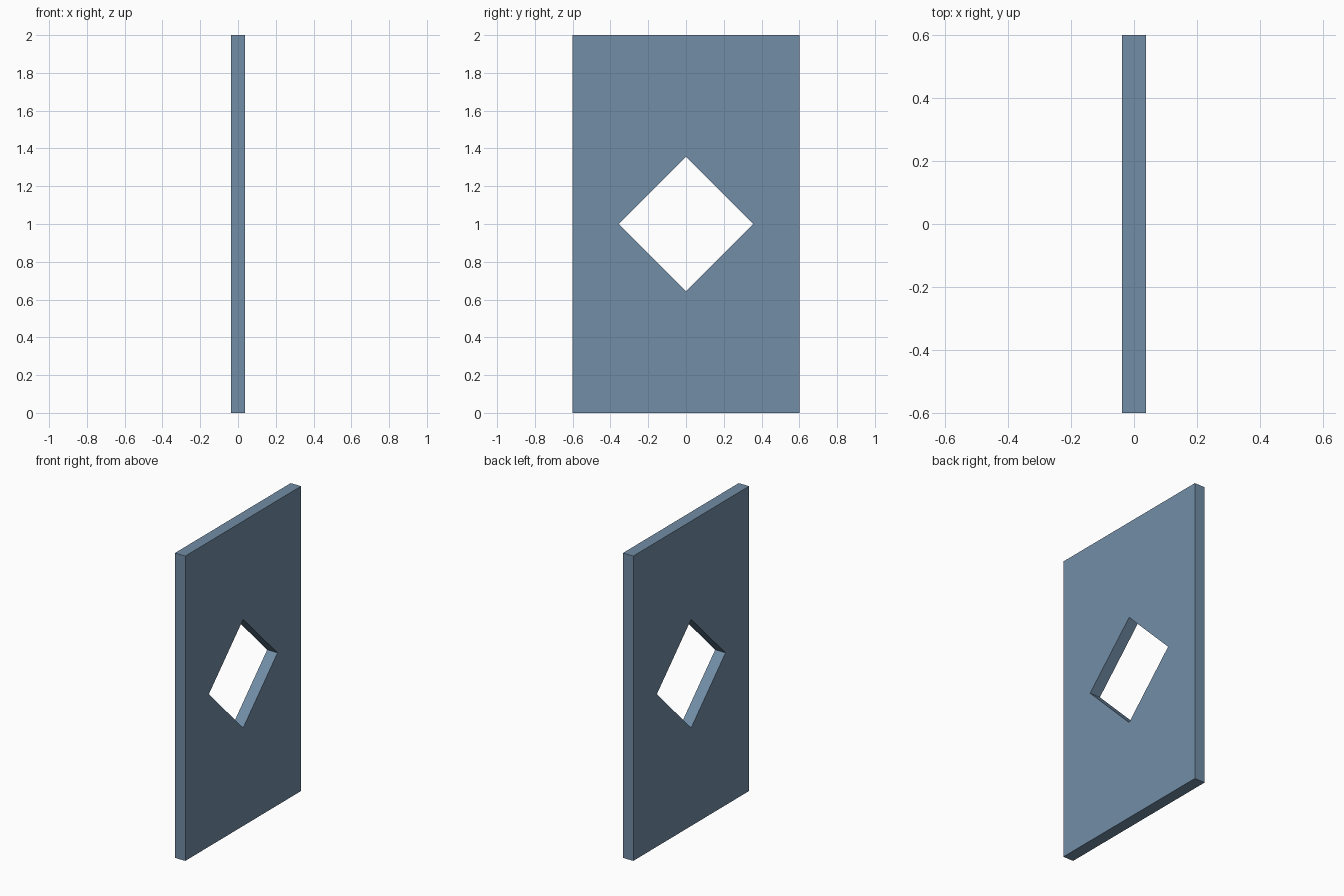
import bpy, bmesh
from mathutils import Vector

if "Cube" in bpy.data.objects:
    bpy.data.objects.remove(bpy.data.objects["Cube"])

HALF_T, HALF_W, HEIGHT, HOLE = 0.0375, 0.6, 2.0, 0.356

bm = bmesh.new()


def ring(points):
    return [bm.verts.new((-HALF_T, y, z)) for y, z in points]


# outer rectangle and the diamond opening in the middle of it
mid = HEIGHT / 2
outer = ring([(-HALF_W, 0), (HALF_W, 0), (HALF_W, HEIGHT), (-HALF_W, HEIGHT)])
inner = ring([(0, mid - HOLE), (HOLE, mid), (0, mid + HOLE), (-HOLE, mid)])

# fill between rectangle and diamond
for i in range(4):
    j = (i + 1) % 4
    bm.faces.new((outer[i], outer[j], inner[i]))
    bm.faces.new((outer[j], inner[j], inner[i]))

# thickness, keeping the back face
geom = bmesh.ops.extrude_face_region(bm, geom=bm.faces[:], use_keep_orig=True)["geom"]
moved = [g for g in geom if isinstance(g, bmesh.types.BMVert)]
bmesh.ops.translate(bm, vec=Vector((2 * HALF_T, 0, 0)), verts=moved)
bmesh.ops.recalc_face_normals(bm, faces=bm.faces[:])

mesh = bpy.data.meshes.new("wall_panel")
bm.to_mesh(mesh)
bm.free()
panel = bpy.data.objects.new("wall_panel", mesh)
bpy.context.collection.objects.link(panel)

# slate blue paint
paint = bpy.data.materials.new("slate_blue")
paint.diffuse_color = (0.168, 0.266, 0.38, 1)
paint.use_nodes = True
paint.node_tree.nodes["Principled BSDF"].inputs["Base Color"].default_value = paint.diffuse_color
mesh.materials.append(paint)
